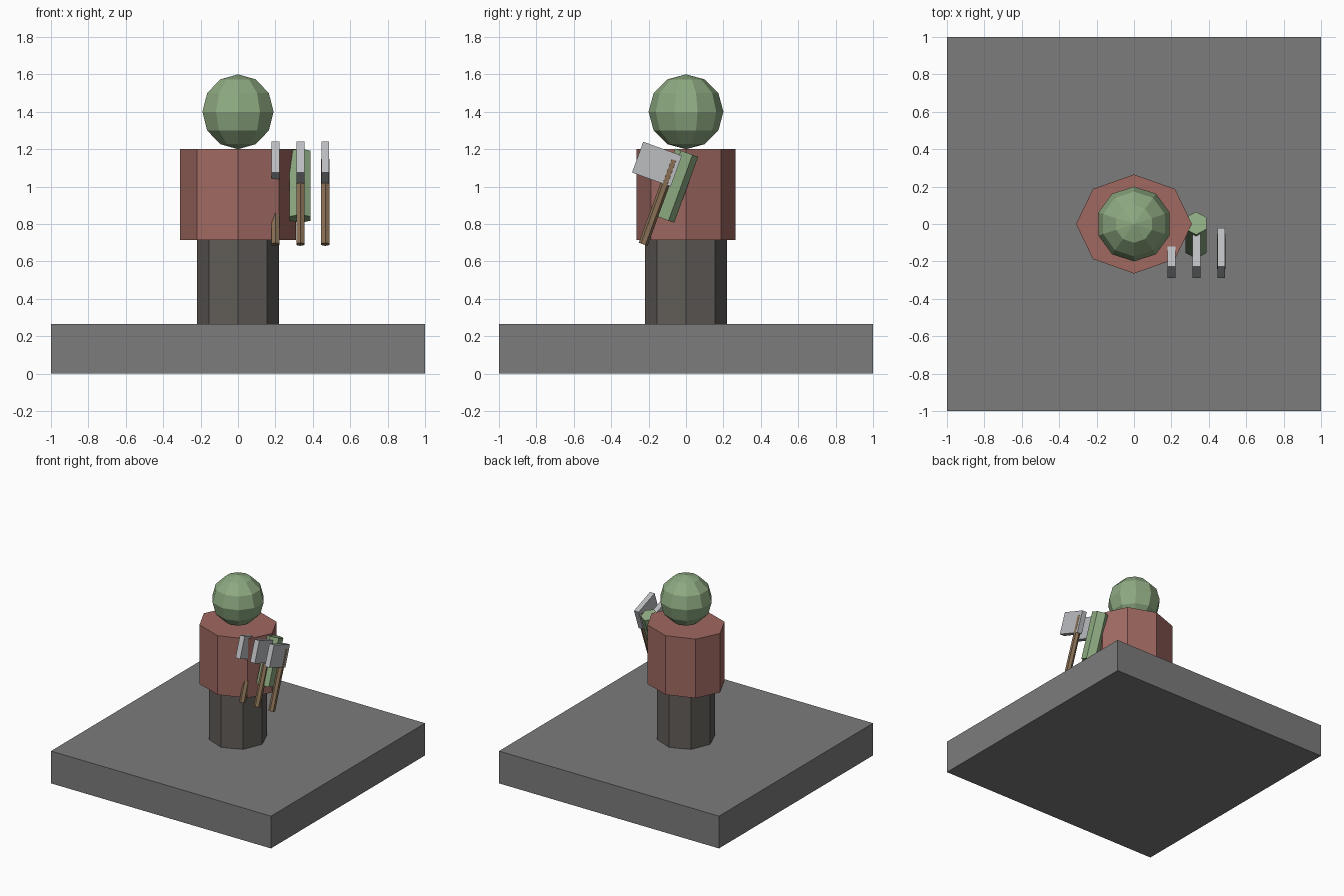
import bpy
from math import radians, sin, cos

if "Cube" in bpy.data.objects:
    bpy.data.objects.remove(bpy.data.objects["Cube"])

TILT = radians(20)


def material(name, rgb):
    m = bpy.data.materials.new(name)
    m.diffuse_color = (*rgb, 1)
    m.use_nodes = True
    m.node_tree.nodes["Principled BSDF"].inputs["Base Color"].default_value = m.diffuse_color
    return m


STONE = material("stone", (0.20, 0.20, 0.20))
SKIN = material("green_skin", (0.27, 0.40, 0.22))
CLOTH = material("red_cloth", (0.35, 0.14, 0.12))
TROUSERS = material("dark_cloth", (0.12, 0.11, 0.10))
WOOD = material("wood", (0.25, 0.16, 0.09))
STEEL = material("steel", (0.50, 0.51, 0.53))


def finish(name, mat, scale=(1, 1, 1), tilt=0):
    ob = bpy.context.object
    ob.name = name
    ob.scale = scale
    ob.rotation_euler.x = -tilt  # top leans towards the back
    ob.data.materials.append(mat)
    return ob


def box(name, size, loc, mat, tilt=0):
    bpy.ops.mesh.primitive_cube_add(size=1, location=loc)
    return finish(name, mat, size, tilt)


def prism(name, sides, radius, height, loc, mat, scale=(1, 1, 1), tilt=0):
    bpy.ops.mesh.primitive_cylinder_add(vertices=sides, radius=radius,
                                        depth=height, location=loc)
    return finish(name, mat, scale, tilt)


# Square base
box("base", (2, 2, 0.265), (0, 0, 0.1325), STONE)

# Figure: legs, flattened torso, head
prism("legs", 8, 0.22, 0.45, (0, 0, 0.49), TROUSERS)
prism("torso", 8, 0.31, 0.485, (0, 0, 0.9575), CLOTH, (1, 0.855, 1))
bpy.ops.mesh.primitive_uv_sphere_add(segments=10, ring_count=6, radius=0.2,
                                     location=(0, 0, 1.4))
finish("head", SKIN)

# Single raised arm
prism("arm", 6, 0.065, 0.375, (0.332, -0.06, 1.005), SKIN, tilt=TILT)

# Three leaning axes: handle and offset blade
HY, HZ = -0.147, 0.917
along, across = 0.188, -0.077
for i in range(3):
    x = 0.2 + i * 0.1333
    prism(f"axe_handle_{i + 1}", 6, 0.025, 0.48, (x, HY, HZ), WOOD, tilt=TILT)
    y = HY + along * sin(TILT) + across * cos(TILT)
    z = HZ + along * cos(TILT) - across * sin(TILT)
    box(f"axe_blade_{i + 1}", (0.042, 0.22, 0.175), (x, y, z), STEEL, TILT)
